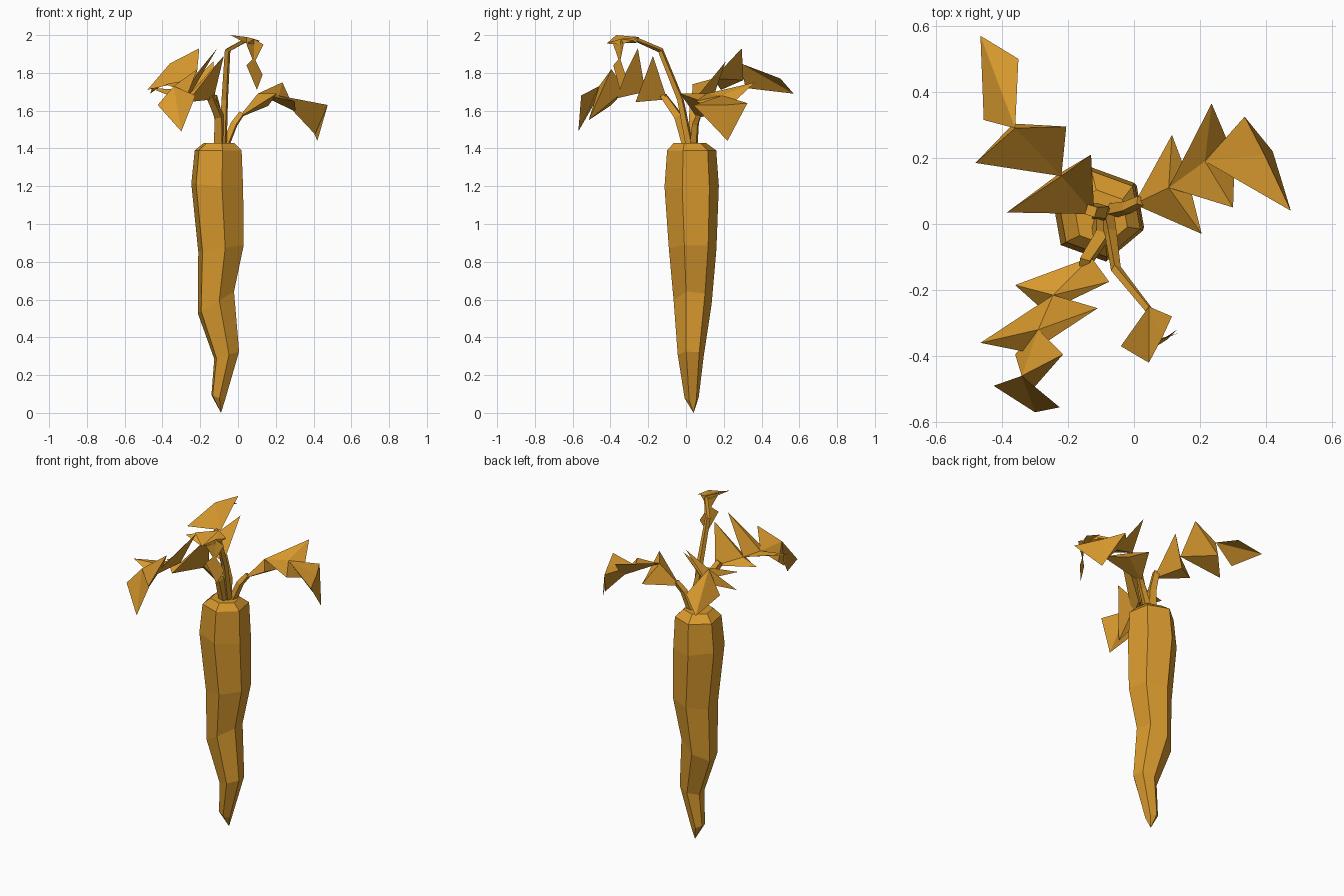
import bpy
import math
from mathutils import Vector

cube = bpy.data.objects.get("Cube")
if cube:
    bpy.data.objects.remove(cube, do_unlink=True)

# One ochre colour for everything
ochre = bpy.data.materials.new("ochre")
ochre.use_nodes = True
colour = (0.69, 0.32, 0.027, 1)
ochre.diffuse_color = colour
bsdf = ochre.node_tree.nodes["Principled BSDF"]
bsdf.inputs["Base Color"].default_value = colour
bsdf.inputs["Roughness"].default_value = 0.8


def make_object(name, verts, faces):
    mesh = bpy.data.meshes.new(name)
    mesh.from_pydata([tuple(v) for v in verts], [], faces)
    mesh.materials.append(ochre)
    mesh.update()
    obj = bpy.data.objects.new(name, mesh)
    bpy.context.collection.objects.link(obj)
    return obj


def loft(name, rings, tip=None):
    """Skin a stack of equal rings; cap both ends, or close the last on a tip."""
    n = len(rings[0])
    verts = [v for ring in rings for v in ring]
    faces = [(r * n + i, r * n + (i + 1) % n, (r + 1) * n + (i + 1) % n, (r + 1) * n + i)
             for r in range(len(rings) - 1) for i in range(n)]
    faces.append(tuple(reversed(range(n))))
    last = len(verts) - n
    if tip:
        verts.append(tip)
        faces += [(last + i, last + (i + 1) % n, len(verts) - 1) for i in range(n)]
    else:
        faces.append(tuple(range(last, last + n)))
    return make_object(name, verts, faces)


def root_ring(x, y, z, radius, tilt):
    """Six-sided ring, sheared in height along x."""
    ring = []
    for i in range(6):
        a = math.radians(-20 - 60 * i)
        dx, dy = radius * math.cos(a), radius * math.sin(a)
        ring.append((x + dx, y + dy, z + tilt * dx))
    return ring


def stem(name, path, width):
    """Square stalk following a path, thinner towards its end."""
    points = [Vector(p) for p in path]
    rings = []
    for i, p in enumerate(points):
        along = points[min(i + 1, len(points) - 1)] - points[max(i - 1, 0)]
        side = along.cross(Vector((0.3, 1, 0))).normalized()
        other = along.cross(side).normalized()
        h = width / 2 * (1 - 0.15 * i)
        rings.append([p + side * h * a + other * h * b
                      for a, b in ((1, 1), (-1, 1), (-1, -1), (1, -1))])
    return loft(name, rings)


def leaf(name, spine, left, right, ahead=0.5, drop=0.06):
    """Leaf of paired pointed lobes along a spine, each pair hollowed to a keel below."""
    spine = [Vector(p) for p in spine]
    lobes = len(left)
    # Each keel point hangs below the following spine segment
    keels = [spine[i + 1].lerp(spine[i + 2], ahead) - Vector((0, 0, drop))
             for i in range(lobes - 1)]
    verts = spine + left + right + keels
    first_lobe = len(spine)
    first_keel = first_lobe + 2 * lobes
    faces = []
    for i in range(lobes):
        a, b = i, i + 1
        l, r = first_lobe + i, first_lobe + lobes + i
        faces += [(a, b, l), (b, a, r)]
        if i < lobes - 1:
            k = first_keel + i
            faces += [(b, k, l), (k, a, l), (k, b, r), (a, k, r)]
    return make_object(name, verts, faces)


# Crooked root, from the crown down to the tip: x, y, z, radius, tilt
profile = [
    (-0.10, 0.02, 1.43, 0.085, 0),
    (-0.105, 0.03, 1.39, 0.132, 0),
    (-0.11, 0.03, 1.20, 0.146, -0.1),
    (-0.09, 0.035, 0.87, 0.128, 0.15),
    (-0.117, 0.035, 0.585, 0.102, 0.6),
    (-0.06, 0.025, 0.305, 0.07, 0.3),
    (-0.105, 0.03, 0.08, 0.038, -0.4),
]
loft("root", [root_ring(*p) for p in profile], tip=(-0.09, 0.04, 0))

# Stalks
stem("left_stem", [(-0.07, 0.04, 1.41), (-0.02, 0.05, 1.53), (0.02, 0.07, 1.585)], 0.035)
stem("back_stem", [(-0.10, 0.03, 1.41), (-0.10, 0.04, 1.55), (-0.13, 0.04, 1.68)], 0.045)
stem("front_stem", [(-0.10, 0.01, 1.41), (-0.10, -0.04, 1.57), (-0.15, -0.12, 1.68)], 0.045)
stem("tall_stem", [(-0.08, 0.02, 1.41), (-0.07, -0.03, 1.66),
                   (-0.055, -0.135, 1.92), (0.045, -0.26, 1.975)], 0.032)

# Leaves: spine, then the lobes of either side
leaf("left_leaf",
     [(0.0, 0.06, 1.56), (0.105, 0.11, 1.69), (0.215, 0.19, 1.68),
      (0.395, 0.21, 1.63), (0.42, 0.22, 1.44)],
     [(0.115, 0.27, 1.62), (0.235, 0.365, 1.75), (0.335, 0.325, 1.64), (0.335, 0.325, 1.64)],
     [(0.205, -0.03, 1.69), (0.30, 0.05, 1.65), (0.475, 0.04, 1.63), (0.475, 0.04, 1.63)])

leaf("back_leaf",
     [(-0.12, 0.03, 1.64), (-0.22, 0.145, 1.77), (-0.36, 0.29, 1.85), (-0.465, 0.57, 1.69)],
     [(-0.385, 0.035, 1.74), (-0.48, 0.185, 1.71), (-0.455, 0.315, 1.72)],
     [(-0.13, 0.21, 1.86), (-0.205, 0.295, 1.93), (-0.35, 0.50, 1.77)],
     ahead=0.05, drop=0.08)

leaf("front_leaf",
     [(-0.13, -0.10, 1.66), (-0.245, -0.215, 1.70), (-0.29, -0.32, 1.71),
      (-0.34, -0.46, 1.73), (-0.30, -0.57, 1.49)],
     [(-0.075, -0.175, 1.89), (-0.11, -0.255, 1.93),
      (-0.215, -0.395, 1.82), (-0.225, -0.555, 1.68)],
     [(-0.36, -0.185, 1.68), (-0.465, -0.36, 1.72),
      (-0.36, -0.395, 1.63), (-0.425, -0.49, 1.63)])

# The tall leaf spreads like a cap, then hangs down
leaf("tall_leaf",
     [(0.045, -0.42, 1.955), (0.045, -0.25, 1.99), (0.085, -0.345, 1.98),
      (0.085, -0.35, 1.88), (0.10, -0.35, 1.71)],
     [(-0.04, -0.37, 2.0), (0.115, -0.28, 1.97), (0.135, -0.33, 1.95), (0.13, -0.32, 1.79)],
     [(0.085, -0.345, 1.98), (0.045, -0.42, 1.955), (0.045, -0.385, 1.95),
      (0.045, -0.385, 1.84)],
     ahead=0, drop=0.03)
